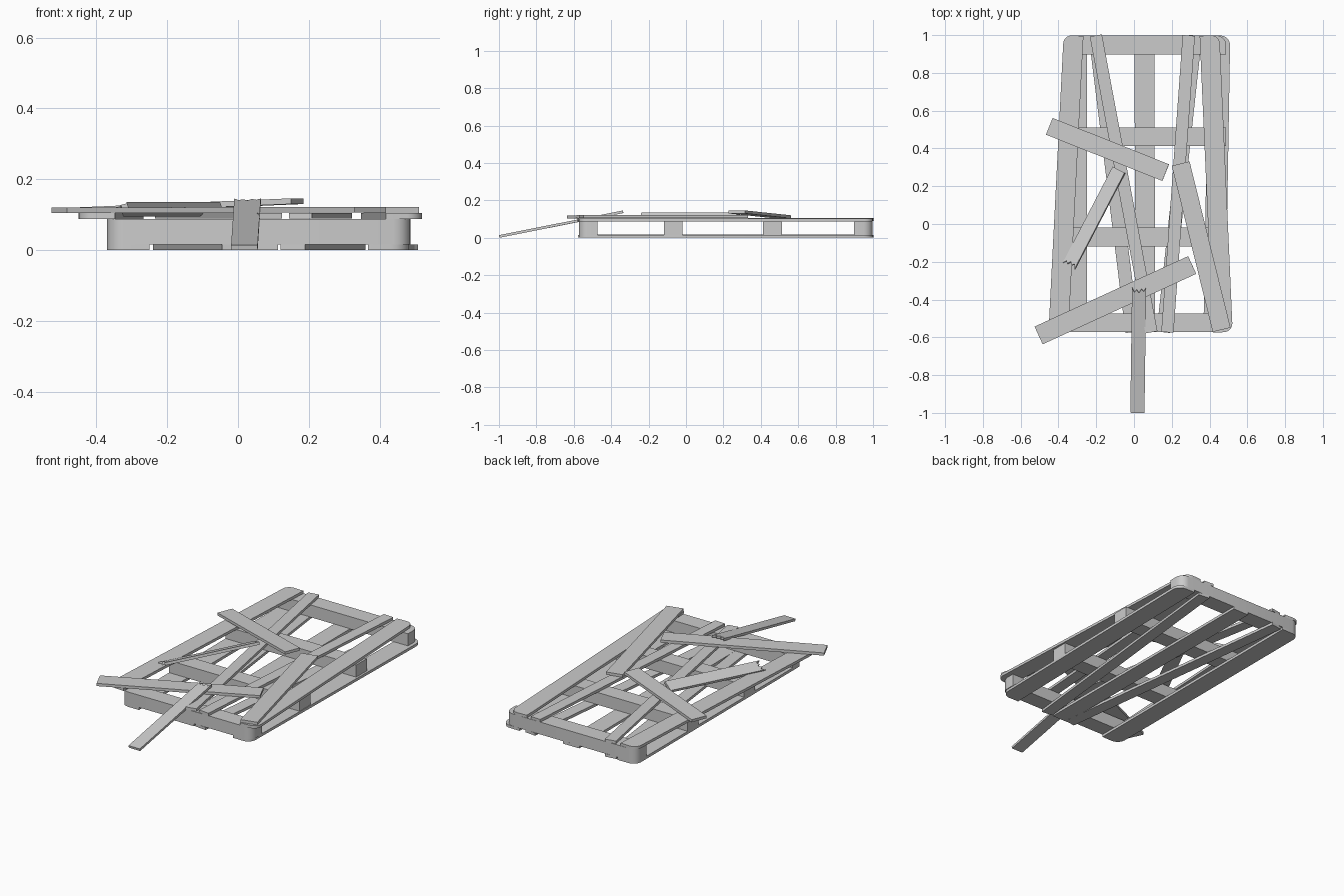
import bpy, bmesh, math
from mathutils import Vector, Matrix

cube = bpy.data.objects.get("Cube")
if cube:
    bpy.data.objects.remove(cube, do_unlink=True)

wood = bpy.data.materials.new("weathered grey wood")
wood.use_nodes = True
wood.diffuse_color = (0.6, 0.6, 0.6, 1)
wood.node_tree.nodes["Principled BSDF"].inputs["Base Color"].default_value = (0.6, 0.6, 0.6, 1)

THICK = 0.016
FRONT, BACK = -0.573, 0.998


def corner(x, y, sx, sy, r):
    """Arc points for one corner of an outline, or the bare corner if r is 0."""
    if r == 0:
        return [(x, y)]
    start = math.atan2(sy, sx) - math.pi / 4
    return [(x - sx * r + r * math.cos(start + i * math.pi / 10),
             y - sy * r + r * math.sin(start + i * math.pi / 10)) for i in range(6)]


def slab(name, outline, thick, matrix):
    """Extrude a flat outline upward from local z = 0."""
    bm = bmesh.new()
    face = bm.faces.new([bm.verts.new((x, y, 0)) for x, y in outline])
    top = bmesh.ops.extrude_face_region(bm, geom=[face])
    verts = [v for v in top["geom"] if isinstance(v, bmesh.types.BMVert)]
    bmesh.ops.translate(bm, vec=(0, 0, thick), verts=verts)
    bmesh.ops.recalc_face_normals(bm, faces=bm.faces)
    mesh = bpy.data.meshes.new(name)
    bm.to_mesh(mesh)
    bm.free()
    mesh.materials.append(wood)
    obj = bpy.data.objects.new(name, mesh)
    bpy.context.collection.objects.link(obj)
    obj.matrix_world = matrix
    bpy.context.view_layer.objects.active = obj
    obj.select_set(True)
    bpy.ops.object.shade_smooth_by_angle(angle=math.radians(35))
    obj.select_set(False)
    return obj


def plank(name, start, end, width, round_left=0, round_right=0, roll=0, jagged=False, thick=THICK):
    """Board running from start to end; both points lie on its underside."""
    a, b = Vector(start), Vector(end)
    along = (b - a).normalized()
    side = along.cross(Vector((0, 0, 1))).normalized()
    up = side.cross(along)
    frame = Matrix((side, along, up)).transposed().to_4x4()
    matrix = Matrix.Translation((a + b) / 2) @ frame @ Matrix.Rotation(math.radians(roll), 4, "Y")
    h, w = (b - a).length / 2, width / 2
    outline = corner(-w, -h, -1, -1, round_left) + corner(w, -h, 1, -1, round_right)
    if jagged:
        # splintered end
        bites = (0, 0.02, 0.008, 0.028, 0.012, 0.025, 0)
        outline += [(w - width * i / 6, h - d) for i, d in enumerate(bites)]
    else:
        outline += corner(w, h, 1, 1, round_right) + corner(-w, h, -1, 1, round_left)
    return slab(name, outline, thick, matrix)


# Four thick cross bars, the end ones rounded at their outer corners
for name, y0, r_front, r_back in (("front_bar", FRONT, 0.05, 0), ("front_middle_bar", -0.118, 0, 0),
                                  ("back_middle_bar", 0.412, 0, 0), ("back_bar", 0.898, 0, 0.05)):
    x0, x1, y1 = -0.37, 0.488, y0 + 0.1
    ring = (corner(x0, y0, -1, -1, r_front) + corner(x1, y0, 1, -1, r_front)
            + corner(x1, y1, 1, 1, r_back) + corner(x0, y1, -1, 1, r_back))
    slab(name, ring, 0.073, Matrix.Translation((0, 0, 0.015)))

# Bottom and top boards: front x, back x, width, height, rounding left, rounding right
boards = {
    "bottom_right_side_board": (-0.31, -0.31, 0.12, 0, 0.05, 0),
    "bottom_left_side_board": (0.425, 0.452, 0.115, 0, 0, 0.05),
    "bottom_centre_board": (0.06, 0.055, 0.105, 0.0004, 0, 0),
    "bottom_right_slat": (-0.01, -0.205, 0.07, 0, 0, 0),
    "bottom_left_slat": (0.155, 0.325, 0.07, 0, 0, 0),
    "top_right_side_board": (-0.4, -0.32, 0.105, 0.088, 0.045, 0),
    "top_left_side_board": (0.47, 0.4, 0.105, 0.088, 0, 0.045),
    "top_right_slat": (0.092, -0.202, 0.065, 0.0885, 0, 0),
    "top_left_slat": (0.177, 0.29, 0.065, 0.0885, 0, 0),
}
for name, (xf, xb, width, z, rl, rr) in boards.items():
    plank(name, (xf, FRONT, z), (xb, BACK, z), width, rl, rr)

# Loose boards thrown across the top
plank("loose_left_board", (0.464, -0.56, 0.105), (0.247, 0.32, 0.106), 0.097)
plank("loose_back_board", (-0.448, 0.517, 0.104), (0.168, 0.272, 0.13), 0.095)
plank("loose_front_board", (-0.505, -0.59, 0.104), (0.308, -0.217, 0.106), 0.103)

# Broken splintered boards
plank("broken_rolled_board", (-0.077, 0.285, 0.108), (-0.342, -0.225, 0.108), 0.075,
      roll=20, jagged=True)
plank("broken_leaning_board", (0.018, -0.997, 0), (0.027, -0.335, 0.132), 0.075,
      jagged=True, thick=0.014)
